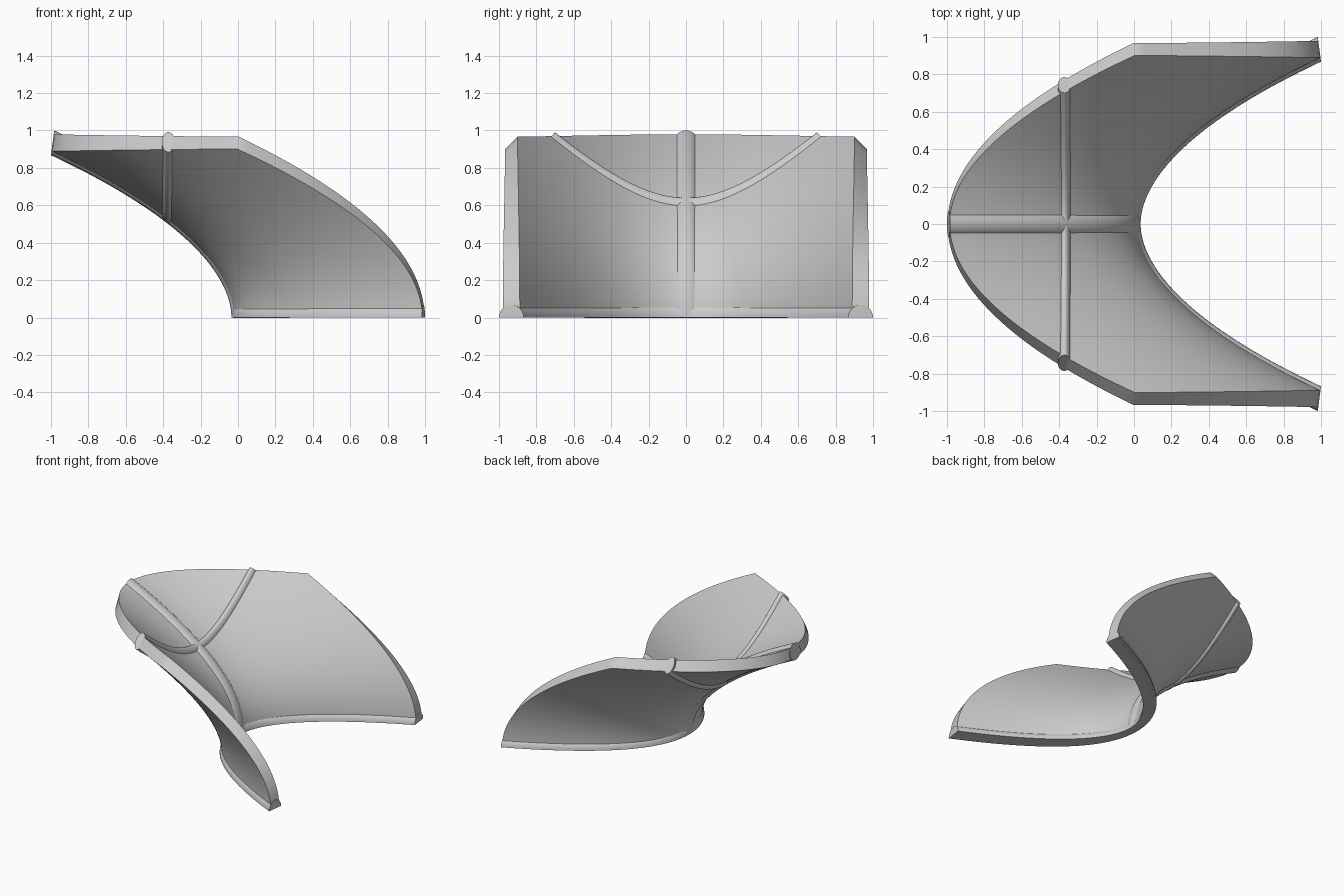
import bpy, bmesh, math
from mathutils import Vector

cube = bpy.data.objects.get("Cube")
if cube:
    bpy.data.objects.remove(cube)

HALF = 0.934        # half width and height of the saddle panel
SQUASH = 0.52       # depth scale of every part
BEND = 0.9915 / HALF ** 2 / SQUASH
RIB = 0.068         # rib radius
THICK = 0.0934      # panel thickness

grey = bpy.data.materials.new("light grey")
grey.use_nodes = True
grey.diffuse_color = (0.6, 0.6, 0.6, 1)
grey.node_tree.nodes["Principled BSDF"].inputs["Base Color"].default_value = (0.6, 0.6, 0.6, 1)


def saddle(y, z):
    return Vector((BEND * (y * y - z * z), y, z))


def saddle_normal(p):
    return Vector((1, -2 * BEND * p.y, 2 * BEND * p.z)).normalized()


def finish(name, bm, thickness=0):
    bmesh.ops.recalc_face_normals(bm, faces=bm.faces)
    mesh = bpy.data.meshes.new(name)
    bm.to_mesh(mesh)
    bm.free()
    mesh.materials.append(grey)
    obj = bpy.data.objects.new(name, mesh)
    bpy.context.collection.objects.link(obj)
    obj.scale.x = SQUASH
    bpy.ops.object.select_all(action='DESELECT')
    obj.select_set(True)
    bpy.context.view_layer.objects.active = obj
    if thickness:
        solid = obj.modifiers.new("thickness", 'SOLIDIFY')
        solid.thickness = thickness
        solid.offset = 0
        bpy.ops.object.modifier_apply(modifier=solid.name)
    bpy.ops.object.shade_smooth_by_angle(angle=math.radians(35))


def rib(name, path, half=False):
    """Round rib swept along a path on the saddle; half keeps the upper side."""
    bm = bmesh.new()
    rings = []
    sides = 28
    count = sides // 2 + 1 if half else sides
    for i, p in enumerate(path):
        tangent = (path[min(i + 1, len(path) - 1)] - path[max(i - 1, 0)]).normalized()
        normal = saddle_normal(p)
        side = tangent.cross(normal).normalized()
        if side.z < 0:
            side = -side
        ring = []
        for k in range(count):
            a = 2 * math.pi * k / sides
            ring.append(bm.verts.new(p + RIB * (math.cos(a) * normal + math.sin(a) * side)))
        rings.append(ring)
    for r, s in zip(rings, rings[1:]):
        for k in range(count):
            j = (k + 1) % count
            bm.faces.new((r[k], r[j], s[j], s[k]))
    bm.faces.new(rings[0])
    bm.faces.new(rings[-1])
    finish(name, bm)


# Saddle panel
bm = bmesh.new()
cols, rows = 64, 32
grid = [[bm.verts.new(saddle(HALF * (2 * i / cols - 1), HALF * j / rows))
         for i in range(cols + 1)] for j in range(rows + 1)]
for low, high in zip(grid, grid[1:]):
    for i in range(cols):
        bm.faces.new((low[i], low[i + 1], high[i + 1], high[i]))
finish("saddle_panel", bm, THICK)

# Ribs along the base and up the middle
steps = 64
rib("base_rib", [saddle(HALF * (2 * i / steps - 1), 0) for i in range(steps + 1)], half=True)
rib("middle_rib", [saddle(0, HALF * i / steps) for i in range(steps + 1)])

# Cross rib at constant depth
LEVEL = 0.372 / SQUASH / BEND
reach = math.sqrt(0.938 ** 2 - LEVEL)
ys = [reach * (2 * i / steps - 1) for i in range(steps + 1)]
rib("cross_rib", [saddle(y, math.sqrt(y * y + LEVEL)) for y in ys])
